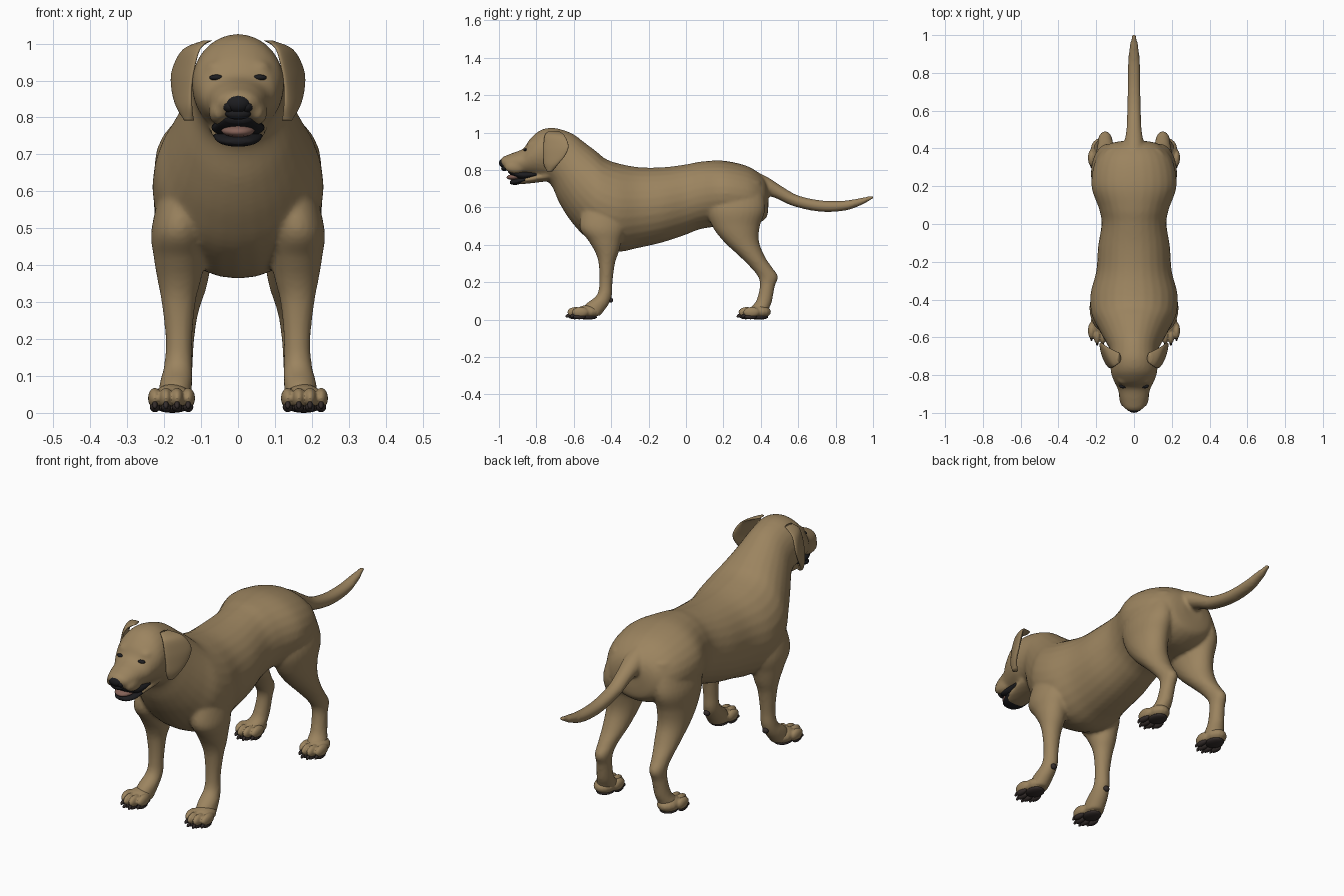
import bpy, bmesh, math
from mathutils import Vector, Matrix

cube = bpy.data.objects.get("Cube")
if cube:
    bpy.data.objects.remove(cube, do_unlink=True)


def material(name, color):
    m = bpy.data.materials.new(name)
    m.use_nodes = True
    m.diffuse_color = (*color, 1)
    m.node_tree.nodes["Principled BSDF"].inputs["Base Color"].default_value = (*color, 1)
    return m


FUR = material("tan fur", (0.33, 0.23, 0.115))
BLACK = material("black skin", (0.012, 0.012, 0.014))
PAD = material("dark brown pads", (0.035, 0.026, 0.024))
TONGUE = material("dusky pink tongue", (0.23, 0.12, 0.095))


def spline(a, b, c, d, t):
    return 0.5 * (2 * b + (c - a) * t + (2 * a - 5 * b + 4 * c - d) * t * t
                  + (3 * b - a - 3 * c + d) * t ** 3)


def loft(bm, rings, sides=28, steps=5):
    """Skin smooth elliptical rings, each given as (centre, axis u, axis v)."""
    fine = []
    last = len(rings) - 1
    for i in range(last):
        picks = [rings[max(0, min(last, i + k))] for k in (-1, 0, 1, 2)]
        for s in range(steps):
            fine.append([spline(*(p[j] for p in picks), s / steps) for j in range(3)])
    fine.append(rings[-1])
    loops = []
    for c, u, v in fine:
        angles = [math.tau * k / sides for k in range(sides)]
        loops.append([bm.verts.new(c + u * math.cos(a) + v * math.sin(a)) for a in angles])
    for lo, hi in zip(loops, loops[1:]):
        for k in range(sides):
            n = (k + 1) % sides
            bm.faces.new((lo[k], lo[n], hi[n], hi[k]))
    bm.faces.new(loops[0][::-1])
    bm.faces.new(loops[-1])


def trunk(bm, stations):
    """Stations along the spine: top y, z, bottom y, z, half width."""
    rings = []
    for ty, tz, by, bz, w in stations:
        top, low = Vector((0, ty, tz)), Vector((0, by, bz))
        rings.append(((top + low) / 2, Vector((w, 0, 0)), (top - low) / 2))
    loft(bm, rings)


def limb(bm, stations, side):
    """Level stations: z, front y, back y, inner x, outer x."""
    loft(bm, [(Vector((side * (xi + xo) / 2, (yf + yb) / 2, z)),
               Vector(((xo - xi) / 2, 0, 0)), Vector((0, (yb - yf) / 2, 0)))
              for z, yf, yb, xi, xo in stations])


def ball(bm, centre, radii, tilt=0):
    m = Matrix.Translation(centre) @ Matrix.Rotation(tilt, 4, 'X') @ Matrix.Diagonal((*radii, 1))
    bmesh.ops.create_uvsphere(bm, u_segments=16, v_segments=10, radius=1, matrix=m)


def finish(name, bm, mat):
    bmesh.ops.recalc_face_normals(bm, faces=bm.faces)
    mesh = bpy.data.meshes.new(name)
    bm.to_mesh(mesh)
    bm.free()
    mesh.materials.append(mat)
    mesh.polygons.foreach_set("use_smooth", [True] * len(mesh.polygons))
    ob = bpy.data.objects.new(name, mesh)
    bpy.context.collection.objects.link(ob)
    return ob


def fuse(ob, voxel, passes):
    r = ob.modifiers.new("fuse", 'REMESH')
    r.mode, r.voxel_size, r.use_smooth_shade = 'VOXEL', voxel, True
    s = ob.modifiers.new("soften", 'SMOOTH')
    s.factor, s.iterations = 0.5, passes


# Body: rump, back, chest, neck, skull and muzzle in one skin
body = bmesh.new()
trunk(body, [
    (.44, .71, .44, .60, .06), (.41, .765, .425, .54, .14), (.33, .82, .34, .50, .205),
    (.2, .85, .2, .50, .225), (.08, .845, .08, .485, .185), (0, .83, 0, .455, .172),
    (-.12, .815, -.12, .415, .19), (-.25, .815, -.25, .385, .2), (-.36, .835, -.38, .365, .23),
    (-.43, .86, -.52, .43, .225), (-.48, .9, -.61, .52, .19), (-.54, .945, -.675, .62, .155),
    (-.6, .99, -.715, .71, .128), (-.66, 1.015, -.75, .745, .122), (-.72, 1.026, -.78, .755, .125),
    (-.78, 1.012, -.81, .765, .12), (-.835, .965, -.845, .77, .103), (-.87, .915, -.875, .775, .087),
    (-.93, .89, -.925, .787, .072), (-.975, .872, -.965, .8, .055), (-.992, .855, -.985, .82, .03)])
# Lower jaw
trunk(body, [(-.74, .8, -.74, .74, .08), (-.85, .77, -.85, .727, .066), (-.9, .752, -.9, .724, .052)])
# Tail
trunk(body, [(.36, .8, .36, .69, .05), (.44, .76, .42, .67, .05), (.52, .708, .49, .645, .04),
             (.6, .664, .58, .605, .036), (.72, .638, .72, .577, .034), (.84, .636, .85, .583, .032),
             (.93, .65, .94, .614, .024), (1.004, .665, 1.004, .65, .01)])
FRONT = [(.64, -.54, -.34, .08, .2), (.5, -.57, -.325, .085, .234), (.42, -.52, -.345, .09, .228),
         (.36, -.485, -.36, .1, .218), (.3, -.467, -.38, .115, .207), (.2, -.463, -.393, .124, .196),
         (.13, -.478, -.396, .124, .2), (.08, -.54, -.415, .124, .212), (.02, -.58, -.46, .13, .22)]
HIND = [(.74, .14, .4, .04, .18), (.6, .11, .425, .05, .225), (.5, .14, .395, .06, .222),
        (.42, .2, .39, .07, .215), (.34, .285, .42, .085, .205), (.28, .345, .46, .105, .195),
        (.23, .385, .492, .115, .19), (.18, .395, .475, .12, .19), (.1, .375, .46, .124, .2),
        (.06, .34, .445, .125, .215), (.02, .33, .43, .13, .22)]
for side in (-1, 1):
    limb(body, FRONT, side)
    limb(body, HIND, side)
    # Brow and cheek
    ball(body, (side * .055, -.82, .93), (.035, .03, .025))
    ball(body, (side * .052, -.91, .815), (.028, .06, .035))
fuse(finish("body", body, FUR), .009, 4)

# Ears: folded flaps hanging outward and back
EAR = [(1.008, -.735, .08, -.68, .085), (.985, -.755, .105, -.65, .145), (.93, -.762, .12, -.628, .176),
       (.88, -.762, .127, -.645, .178), (.83, -.76, .127, -.685, .165), (.792, -.742, .125, -.715, .14)]
for side, word in ((1, "left"), (-1, "right")):
    ear = bmesh.new()
    rings = []
    for z, yf, xf, yb, xb in EAR:
        front, back = Vector((side * xf, yf, z)), Vector((side * xb, yb, z))
        u = (back - front) / 2
        rings.append(((front + back) / 2, u, Vector((u.y, -u.x, 0)).normalized() * .013))
    loft(ear, rings)
    finish(word + "_ear", ear, FUR)
    # Narrow eye
    eye = bmesh.new()
    ball(eye, (side * .058, -.858, .908), (.02, .012, .008))
    finish(word + "_eye", eye, BLACK)

# Nose with two wings
nose = bmesh.new()
ball(nose, (0, -.972, .838), (.036, .028, .026), .3)
for side in (-1, 1):
    ball(nose, (side * .022, -.968, .83), (.02, .024, .018))
ball(nose, (0, -.97, .81), (.035, .018, .016))
finish("nose", nose, BLACK)

# Open mouth: dark lining, lower lip and tongue
lips = bmesh.new()
trunk(lips, [(-.8, .795, -.8, .76, .07), (-.87, .8, -.87, .745, .071), (-.93, .8, -.92, .765, .055),
             (-.955, .805, -.95, .785, .035)])
trunk(lips, [(-.86, .765, -.86, .735, .067), (-.9, .757, -.9, .722, .058), (-.93, .748, -.93, .722, .04),
             (-.942, .74, -.942, .728, .02)])
finish("mouth", lips, BLACK)
tongue = bmesh.new()
ball(tongue, (0, -.905, .765), (.046, .055, .018), .1)
finish("tongue", tongue, TONGUE)

# Paws: four toes each, with claws and sole pads
for name, reach in (("front", -.59), ("hind", .325)):
    for side, word in ((1, "left"), (-1, "right")):
        toes, soles = bmesh.new(), bmesh.new()
        heel = reach + .065
        ball(toes, (side * .178, heel, .042), (.052, .065, .036))
        ball(soles, (side * .178, heel, .014), (.042, .05, .014))
        for k in range(4):
            x = side * (.135 + .03 * k)
            y = reach + (.025 if k in (0, 3) else 0)
            ball(toes, (x, y, .04), (.019, .045, .028))
            ball(soles, (x, y - .005, .016), (.014, .034, .014))
            ball(soles, (x, y - .04, .022), (.007, .016, .009), .5)
        if name == "front":
            ball(soles, (side * .165, -.402, .105), (.016, .012, .014))
        fuse(finish(f"{word}_{name}_paw", toes, FUR), .005, 2)
        finish(f"{word}_{name}_pads", soles, PAD)
